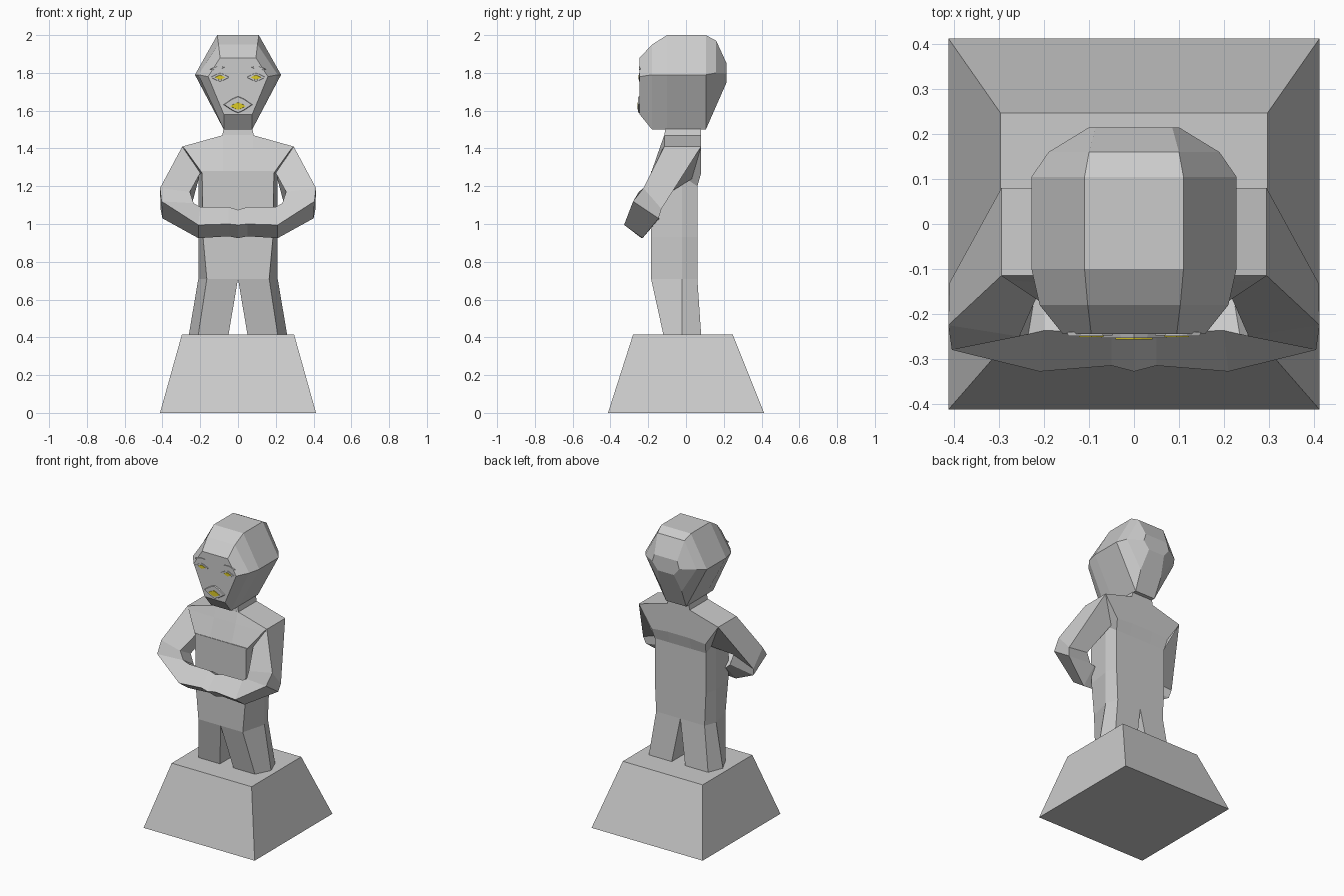
import bpy, bmesh

if "Cube" in bpy.data.objects:
    bpy.data.objects.remove(bpy.data.objects["Cube"])


def loft(name, rings, mirror=False, cap_end=True, colour=None):
    """Skin a list of equal-length vertex rings; optionally mirror over x."""
    bm = bmesh.new()
    loops = [[bm.verts.new(p) for p in ring] for ring in rings]
    n = len(rings[0])
    for a, b in zip(loops, loops[1:]):
        for i in range(n):
            j = (i + 1) % n
            bm.faces.new((a[i], a[j], b[j], b[i]))
    bm.faces.new(loops[0])
    if cap_end:
        bm.faces.new(loops[-1])
    bmesh.ops.recalc_face_normals(bm, faces=bm.faces)
    me = bpy.data.meshes.new(name)
    bm.to_mesh(me)
    bm.free()
    ob = bpy.data.objects.new(name, me)
    bpy.context.collection.objects.link(ob)
    if mirror:
        ob.modifiers.new("mirror", 'MIRROR').use_clip = True
    if colour:
        me.materials.append(colour)
    return ob


def rect(x, y0, y1, z):
    return [(-x, y0, z), (x, y0, z), (x, y1, z), (-x, y1, z)]


# Plinth and neck
loft("plinth", [rect(0.413, -0.413, 0.413, 0), rect(0.297, -0.28, 0.247, 0.415)])
loft("neck", [rect(0.085, -0.115, 0.08, 1.46), rect(0.075, -0.11, 0.08, 1.51)])

# Legs, meeting at the crotch
loft("legs", [
    [(.05, -.12, .415), (.21, -.12, .415), (.26, -.02, .415), (.22, .08, .415), (.05, .08, .415)],
    [(0, -.185, .71), (.165, -.185, .71), (.21, -.02, .71), (.18, .06, .71), (0, .06, .71)],
], mirror=True)

# Torso with angled flanks
def torso_ring(front, side, back, z):
    right = [(front, -.185, z), (side, -.02, z), (back, .06, z)]
    return right + [(-x, y, z) for x, y, z in reversed(right)]

loft("torso", [torso_ring(.165, .21, .18, .71), torso_ring(.185, .21, .19, .93),
               torso_ring(.19, .21, .19, 1.28)])

# Chest sloping out to the shoulders
def chest_ring(x):
    return [(x, -.185, 1.27), (x, -.14, 1.40), (x, -.115, 1.47), (x, .08, 1.47),
            (x, .08, 1.28), (x, .06, 1.2)]

shoulder = [(.19, -.185, 1.27), (.28, -.125, 1.395), (.295, -.115, 1.41), (.295, .08, 1.41),
            (.2, .08, 1.27), (.19, .06, 1.2)]
half = [chest_ring(.08), shoulder]
other = [[(-x, y, z) for x, y, z in r] for r in reversed(half)]
loft("chest", other + half)

# Arms: shoulder, elbow bend, wrist, clasped hands (outer front, outer back, inner back, inner front)
loft("arms", [
    [(.295, -.115, 1.41), (.295, .08, 1.41), (.2, .08, 1.27), (.2, -.125, 1.27)],
    [(.413, -.225, 1.19), (.41, -.13, 1.08), (.24, -.16, 1.12), (.255, -.25, 1.17)],
    [(.405, -.28, 1.12), (.40, -.145, 1.03), (.22, -.155, 1.05), (.235, -.245, 1.11)],
    [(.21, -.328, .995), (.21, -.23, .925), (.2, -.14, 1.03), (.2, -.237, 1.09)],
    [(.05, -.315, 1.0), (.05, -.23, .935), (.05, -.14, 1.03), (.05, -.24, 1.09)],
    [(0, -.328, .995), (0, -.235, .925), (0, -.14, 1.03), (0, -.24, 1.075)],
], mirror=True, cap_end=False).modifiers["mirror"].use_mirror_merge = True

# Head: hexagonal sections front to back (y, low z, w, mid z, w, top z, w)
sections = [
    (-.245, 1.58, .075, 1.78, .158, 1.88, .095),
    (-.18, 1.50, .075, 1.79, .21, 1.95, .103),
    (-.10, 1.50, .075, 1.79, .228, 2.0, .11),
    (.105, 1.50, .075, 1.79, .228, 2.0, .11),
    (.16, 1.625, .08, 1.80, .19, 1.97, .10),
    (.215, 1.75, .06, 1.80, .10, 1.85, .085),
]
loft("head", [[(-a, y, zb), (a, y, zb), (b, y, zm), (c, y, zt), (-c, y, zt), (-b, y, zm)]
              for y, zb, a, zm, b, zt, c in sections])

# Face details: flat bevelled diamonds
yellow = bpy.data.materials.new("yellow")
yellow.diffuse_color = (0.72, 0.6, 0.02, 1)
yellow.use_nodes = True
yellow.node_tree.nodes["Principled BSDF"].inputs["Base Color"].default_value = yellow.diffuse_color


def diamond(name, x, z, w, h, y, mirror=False, colour=None, tilt=0):
    def ring(s, yy):
        pts = [(-1, 0), (-.4, -.7), (0, -1), (.4, -.7), (1, 0), (.4, .7), (0, 1), (-.4, .7)]
        return [(x + u * w * s, yy, z + v * h * s + u * tilt) for u, v in pts]
    loft(name, [ring(1, -.24), ring(.9, y)], mirror, colour=colour)


diamond("eyelid", .095, 1.777, .052, .024, -.248, True)
diamond("eye", .095, 1.776, .030, .013, -.251, True, yellow)
diamond("eyebrow", .108, 1.825, .042, .010, -.249, True, tilt=-.006)
diamond("lips", 0, 1.632, .08, .046, -.253)
diamond("mouth", 0, 1.624, .045, .021, -.257, False, yellow)
